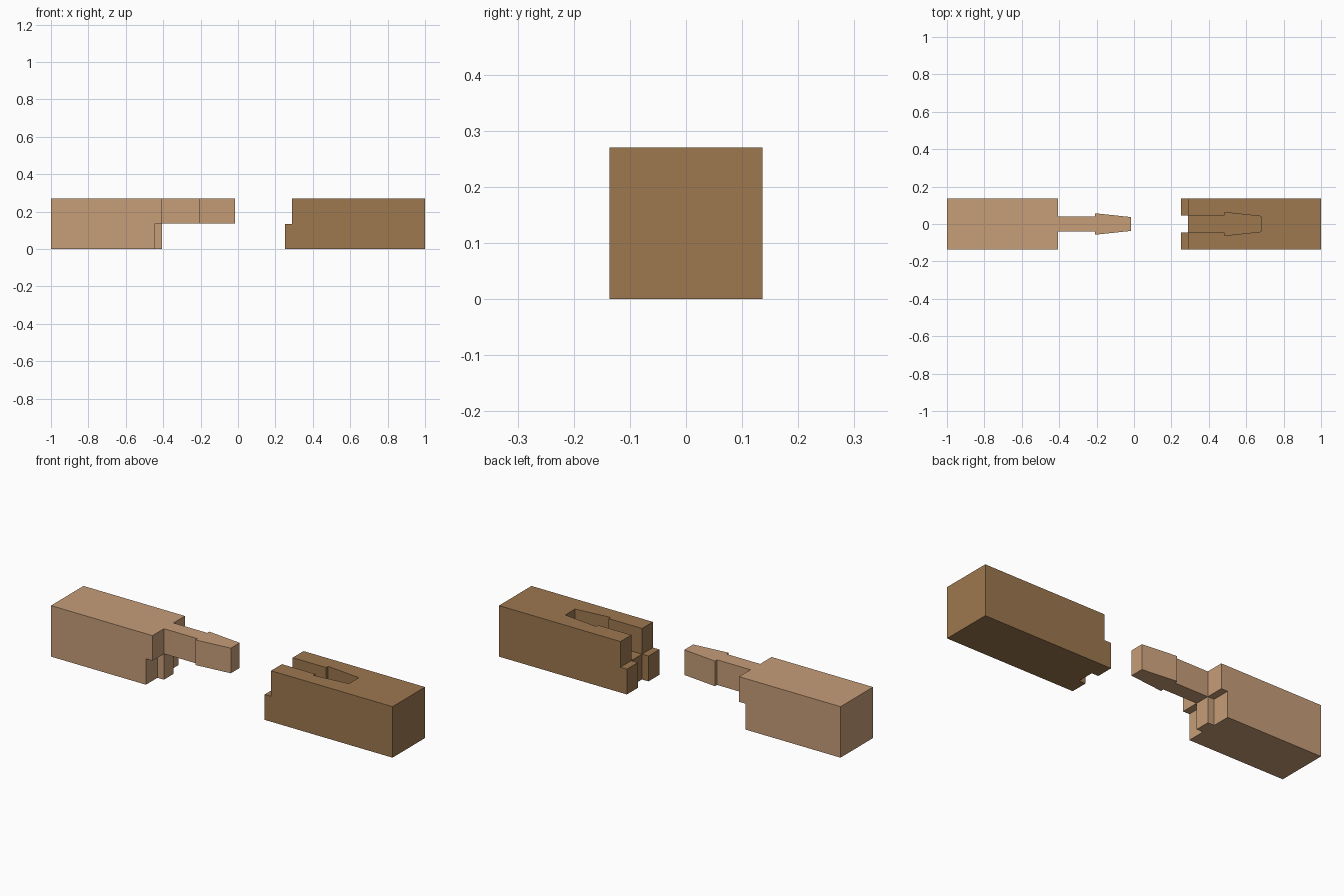
import bpy
import bmesh

if "Cube" in bpy.data.objects:
    bpy.data.objects.remove(bpy.data.objects["Cube"])

W, H = 0.136, 0.27   # half width and height of both timbers


def material(name, rgb):
    m = bpy.data.materials.new(name)
    m.diffuse_color = (*rgb, 1)
    m.use_nodes = True
    m.node_tree.nodes["Principled BSDF"].inputs["Base Color"].default_value = m.diffuse_color
    return m


def mirrored(half):
    """Close a half outline (y >= 0) by mirroring it across the x axis."""
    return half + [(x, -y) for x, y in reversed(half)]


def prism(name, half, z0, z1, mat):
    """Extrude a symmetric plan outline from z0 to z1."""
    bm = bmesh.new()
    face = bm.faces.new([bm.verts.new((x, y, z0)) for x, y in mirrored(half)])
    ext = bmesh.ops.extrude_face_region(bm, geom=[face])["geom"]
    top = [v for v in ext if isinstance(v, bmesh.types.BMVert)]
    bmesh.ops.translate(bm, verts=top, vec=(0, 0, z1 - z0))
    bmesh.ops.recalc_face_normals(bm, faces=bm.faces[:])
    me = bpy.data.meshes.new(name)
    bm.to_mesh(me)
    bm.free()
    me.materials.append(mat)
    ob = bpy.data.objects.new(name, me)
    bpy.context.collection.objects.link(ob)
    return ob


def cut(ob, cutter):
    """Subtract a cutter, apply the result and remove the cutter."""
    mod = ob.modifiers.new("cut", "BOOLEAN")
    mod.operation, mod.solver, mod.object = "DIFFERENCE", "EXACT", cutter
    bpy.context.view_layer.objects.active = ob
    bpy.ops.object.modifier_apply(modifier=mod.name)
    bpy.data.objects.remove(cutter)


light = material("light wood", (0.57, 0.34, 0.19))
dark = material("dark wood", (0.34, 0.188, 0.08))

# Tenon timber: body with gooseneck tongue in plan
tenon = prism("tenon_timber", [
    (-1, W), (-0.406, W), (-0.406, 0.04), (-0.209, 0.04),
    (-0.209, 0.0575), (-0.016, 0.037)], 0, H, light)
# Remove the lower half beyond the shoulder, leaving a central stub
cut(tenon, prism("stub_cutter", [
    (-0.406, 0.04), (-0.444, 0.04), (-0.444, 0.3), (0.1, 0.3)],
    -0.1, 0.137, light))

# Socket timber: plain block with a stepped lip
socket = prism("socket_timber", [(0.251, W), (1, W)], 0, H, dark)
# Upper cut: clears the lip and sinks the gooseneck mortise
cut(socket, prism("mortise_cutter", [
    (0.1, 0.3), (0.289, 0.3), (0.289, 0.045), (0.484, 0.045),
    (0.484, 0.062), (0.679, 0.041)], 0.134, 0.4, dark))
# Lower cut: slot through the lip for the stub
cut(socket, prism("slot_cutter", [(0.1, 0.045), (0.289, 0.045)],
                  -0.1, 0.2, dark))
